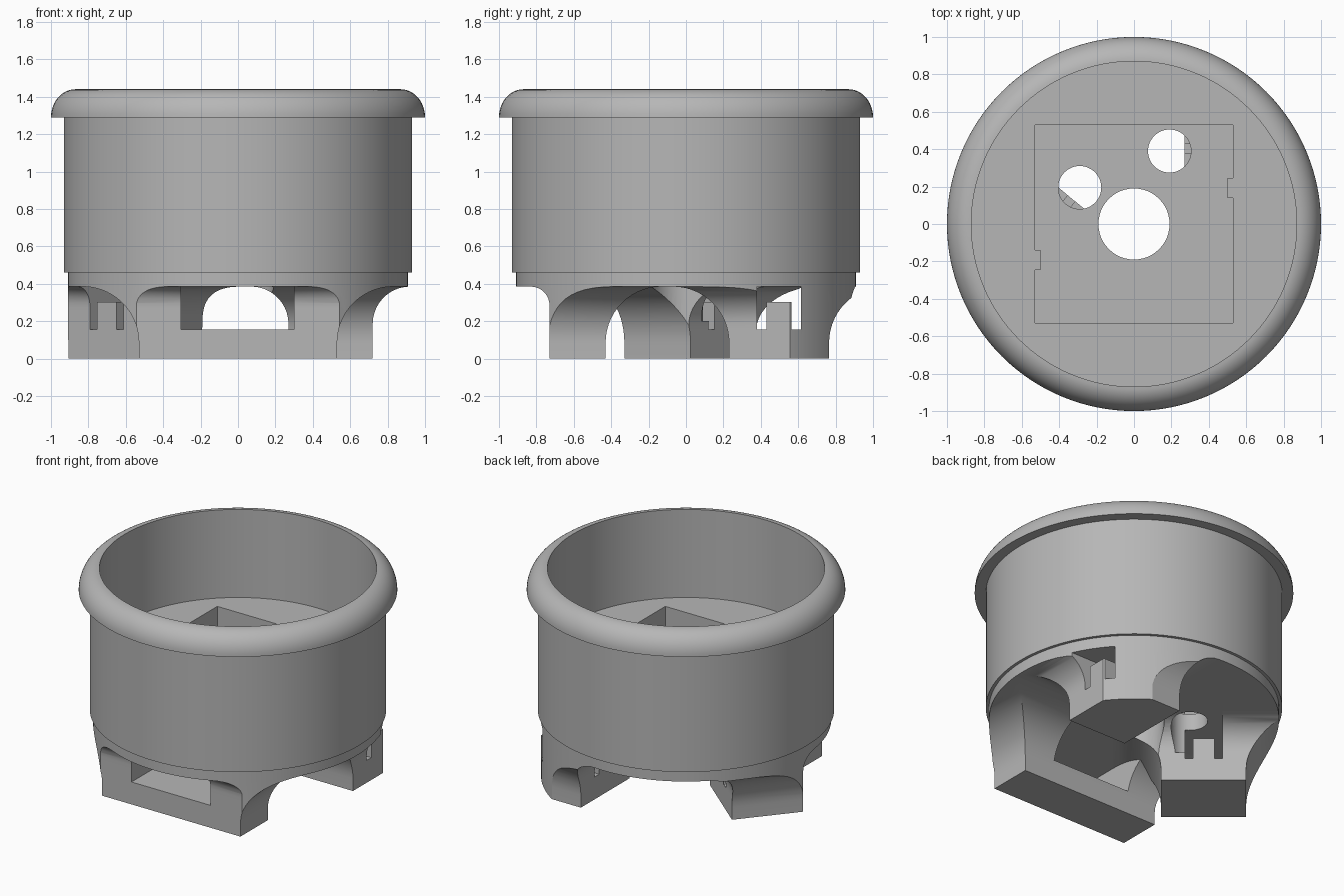
import bpy, bmesh
from math import cos, sin, pi, radians, sqrt
from mathutils import Matrix

cube = bpy.data.objects.get("Cube")
if cube:
    bpy.data.objects.remove(cube, do_unlink=True)

grey = bpy.data.materials.new("plain grey")
grey.use_nodes = True
colour = (0.47, 0.47, 0.47, 1)
grey.diffuse_color = colour
grey.node_tree.nodes["Principled BSDF"].inputs["Base Color"].default_value = colour

CEILING = 0.385      # underside of the base disc
BASE_R = 0.91


def make_object(name, bm):
    bmesh.ops.recalc_face_normals(bm, faces=bm.faces)
    mesh = bpy.data.meshes.new(name)
    bm.to_mesh(mesh)
    bm.free()
    mesh.materials.append(grey)
    ob = bpy.data.objects.new(name, mesh)
    bpy.context.collection.objects.link(ob)
    return ob


def box(x0, x1, y0, y1, z0, z1, angle=0):
    bm = bmesh.new()
    bmesh.ops.create_cube(bm, size=1)
    bm.transform(Matrix.Rotation(angle, 4, "Z")
                 @ Matrix.Translation(((x0 + x1) / 2, (y0 + y1) / 2, (z0 + z1) / 2))
                 @ Matrix.Diagonal((x1 - x0, y1 - y0, z1 - z0, 1)))
    return make_object("cutter", bm)


def cylinder(x, y, r, z0, z1, sides=48):
    bm = bmesh.new()
    bmesh.ops.create_cone(bm, cap_ends=True, segments=sides, radius1=r, radius2=r, depth=z1 - z0)
    bm.transform(Matrix.Translation((x, y, (z0 + z1) / 2)))
    return make_object("cutter", bm)


def cut(ob, cutter, operation="DIFFERENCE"):
    cutter.hide_render = True
    mod = ob.modifiers.new("cut", "BOOLEAN")
    mod.operation, mod.solver, mod.object = operation, "EXACT", cutter
    bpy.context.view_layer.objects.active = ob
    bpy.ops.object.modifier_apply(modifier=mod.name)
    bpy.data.objects.remove(cutter, do_unlink=True)


def smooth(ob):
    bpy.ops.object.select_all(action="DESELECT")
    ob.select_set(True)
    bpy.context.view_layer.objects.active = ob
    bpy.ops.object.shade_smooth_by_angle(angle=radians(30))


def lathe(name, profile, sides=128):
    bm = bmesh.new()
    rings = []
    for r, z in profile:
        if r == 0:
            rings.append([bm.verts.new((0, 0, z))] * sides)
        else:
            rings.append([bm.verts.new((r * cos(2 * pi * i / sides), r * sin(2 * pi * i / sides), z))
                          for i in range(sides)])
    for a, b in zip(rings, rings[1:]):
        for i in range(sides):
            j = (i + 1) % sides
            bm.faces.new(dict.fromkeys((a[i], a[j], b[j], b[i])))
    return make_object(name, bm)


HOLES = [(0, 0, 0.19, -0.1), (0.19, 0.39, 0.115, 0.2), (-0.29, 0.195, 0.115, 0.2)]

# Cup with stepped base, rounded rim and raised inner floor
rim = [(0.87 + 0.13 * cos(a), 1.29 + 0.15 * sin(a)) for a in (i * pi / 24 for i in range(13))]
cup = lathe("cup", [(0, CEILING), (BASE_R, CEILING), (BASE_R, 0.46), (0.93, 0.46), (0.93, 1.29)]
            + rim + [(0.87, 0.83), (0, 0.83)])

# Square pocket in the floor, with a small rib on each side wall
cut(cup, box(-0.53, 0.53, -0.53, 0.53, 0.5, 0.9))
for x, y, r, z in HOLES:
    cut(cup, cylinder(x, y, r, 0.3, 0.95))
smooth(cup)
for side, label in ((1, "left"), (-1, "right")):
    x0, x1 = sorted((side * 0.5, side * 0.54))
    y0, y1 = sorted((side * 0.14, side * 0.245))
    box(x0, x1, y0, y1, 0.49, 0.829).name = label + "_pocket_rib"


def flare(radius, z):
    rise = max(0, z - (CEILING - radius))
    return radius - sqrt(max(0, radius ** 2 - rise ** 2))


def leg(name, angle, x0, x1, y0, y1, side_r, outer_r, inner_r):
    """Rectangular post whose walls sweep out in fillets to the base disc."""
    levels = [0] + [CEILING - side_r * (1 - sin(i * pi / 28)) for i in range(15)]
    bm = bmesh.new()
    rings = []
    for z in levels:
        s, o, n = flare(side_r, z), flare(outer_r, z), flare(inner_r, z)
        corners = ((x0 - s, y0 - o), (x1 + s, y0 - o), (x1 + s, y1 + n), (x0 - s, y1 + n))
        rings.append([bm.verts.new((x, y, z)) for x, y in corners])
    for a, b in zip(rings, rings[1:]):
        for i in range(4):
            j = (i + 1) % 4
            bm.faces.new((a[i], a[j], b[j], b[i]))
    bm.faces.new(rings[0])
    bm.faces.new(rings[-1])
    bm.transform(Matrix.Rotation(angle, 4, "Z"))
    ob = make_object(name, bm)
    cut(ob, cylinder(0, 0, BASE_R, -0.1, 0.6, 128), "INTERSECT")
    for x, y, r, z in HOLES:
        cut(ob, cylinder(x, y, r, z, 0.6))
    return ob


# Wide front leg with one window
front = leg("front_leg", 0, -0.53, 0.53, -0.73, -0.43, 0.3, 0.1, 0.3)
cut(front, box(-0.305, 0.3, -1, 0.1, 0.155, 0.5))
smooth(front)

# Two narrower legs, each with a slot and an upright tab in it
for name, angle, x0, y0, y1, outer_r in (
        ("right_leg", radians(-40), -0.704, -0.572, -0.11, 0.1),
        ("left_leg", radians(90), 0.23, -0.72, -0.27, 0.2)):
    post = leg(name, angle, x0, x0 + 0.535, y0, y1, 0.3, outer_r, 0.2)
    cut(post, box(x0 + 0.15, x0 + 0.385, -1, y1 + 0.3, 0.155, 0.5, angle))
    smooth(post)
    tab = box(x0 + 0.2, x0 + 0.335, y0, y1, 0.15, 0.302, angle)
    tab.name = name + "_tab"
    cut(tab, cylinder(0, 0, BASE_R, -0.1, 0.6, 128), "INTERSECT")
